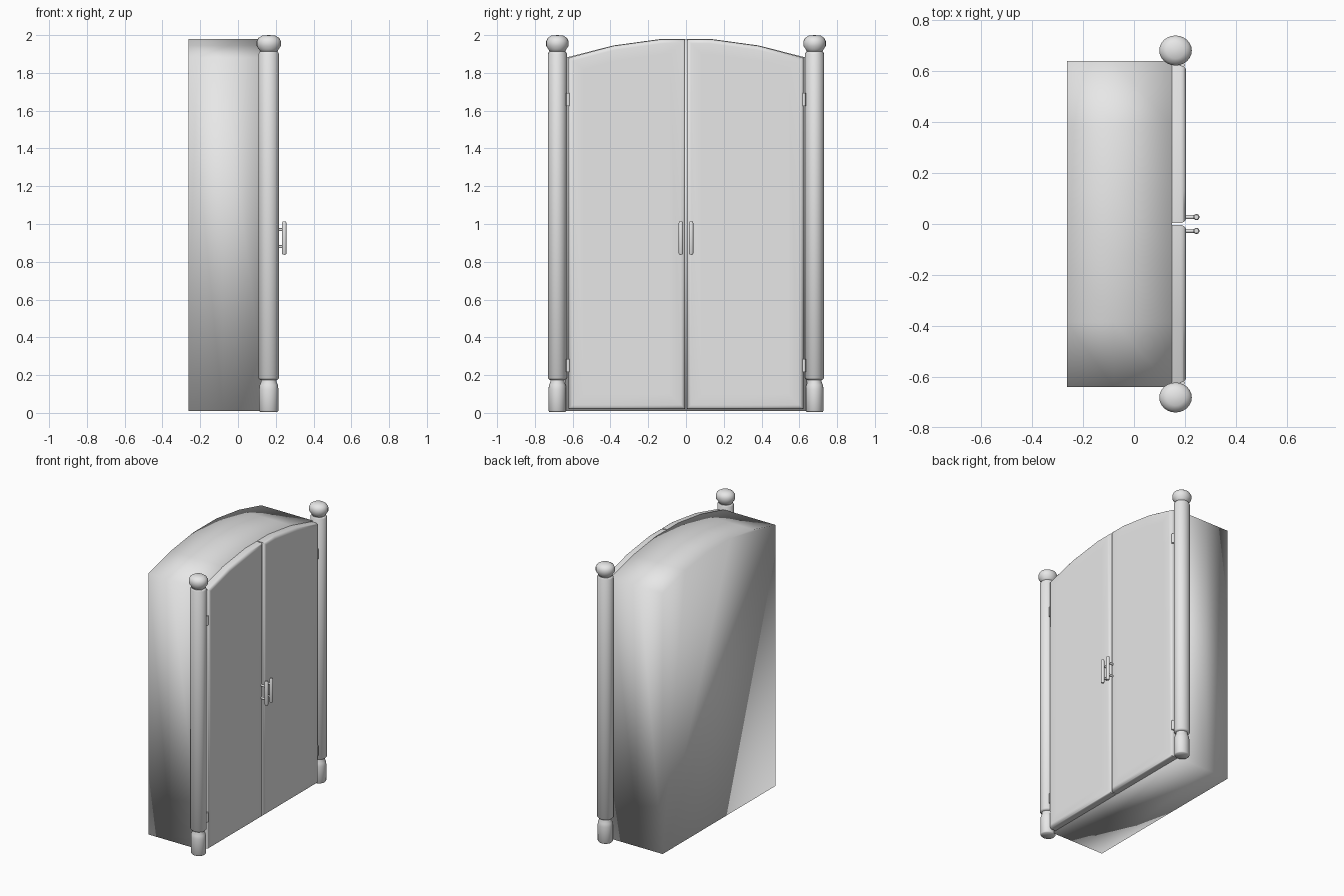
import bpy, bmesh, math
from mathutils import Vector

cube = bpy.data.objects.get("Cube")
if cube:
    bpy.data.objects.remove(cube)

# One plain grey for everything
grey = bpy.data.materials.new("plain grey")
grey.use_nodes = True
grey.diffuse_color = (0.8, 0.8, 0.8, 1)
grey.node_tree.nodes["Principled BSDF"].inputs["Base Color"].default_value = (0.8, 0.8, 0.8, 1)


def finish(name, bm, sharp=None):
    bmesh.ops.recalc_face_normals(bm, faces=bm.faces)
    for face in bm.faces:
        face.smooth = True
    if sharp:
        for edge in bm.edges:
            edge.smooth = edge.calc_face_angle(0) < math.radians(sharp)
    mesh = bpy.data.meshes.new(name)
    bm.to_mesh(mesh)
    bm.free()
    mesh.materials.append(grey)
    obj = bpy.data.objects.new(name, mesh)
    bpy.context.collection.objects.link(obj)
    return obj


def loft(outline, xs):
    """Prism of a (y, z) outline with a ring at every x."""
    bm = bmesh.new()
    rings = [[bm.verts.new((x, y, z)) for y, z in outline] for x in xs]
    n = len(outline)
    for a, b in zip(rings, rings[1:]):
        for i in range(n):
            j = (i + 1) % n
            bm.faces.new((a[i], a[j], b[j], b[i]))
    bm.faces.new(rings[0])
    bm.faces.new(rings[-1])
    return bm


def lathe(name, profile, center, flatten=1.0, steps=24):
    """Spin a (radius, z) profile about a vertical axis."""
    bm = bmesh.new()
    verts = [bm.verts.new((r, 0, z)) for r, z in profile]
    edges = [bm.edges.new(pair) for pair in zip(verts, verts[1:])]
    bmesh.ops.spin(bm, geom=verts + edges, cent=(0, 0, 0), axis=(0, 0, 1),
                   angle=math.tau, steps=steps, use_duplicate=False)
    bmesh.ops.remove_doubles(bm, verts=bm.verts, dist=0.0005)
    for v in bm.verts:
        v.co = Vector((v.co.x, v.co.y * flatten, v.co.z)) + Vector(center)
    return finish(name, bm, 60)


# Cabinet body with an arched top, softly shaded over its hard corners
arch = [(0.64, 1.88), (0.385, 1.945), (0.13, 1.98)]
outline = [(-0.64, 0.01), (0.64, 0.01)] + arch + [(-y, z) for y, z in reversed(arch)]
finish("cabinet_body", loft(outline, [-0.263, -0.08, 0.15]))

tube = [(0, 0.175), (0.046, 0.175), (0.055, 0.185), (0.055, 1.9), (0.048, 1.912), (0, 1.912)]
foot = [(0, 0.005), (0.046, 0.005), (0.051, 0.012), (0.051, 0.125), (0.048, 0.148),
        (0.04, 0.165), (0.04, 0.178), (0, 0.178)]
knob = [(0, 1.905), (0.045, 1.912), (0.052, 1.925), (0.064, 1.942), (0.064, 1.968),
        (0.055, 1.985), (0.035, 1.997), (0, 2.0)]

for side, word in ((1, "left"), (-1, "right")):
    # Door: arched half with rounded rim
    shape = [(0.004, 0.02), (0.622, 0.02), (0.622, 1.88), (0.385, 1.943), (0.13, 1.978), (0.004, 1.978)]
    bm = loft([(side * y, z) for y, z in shape], [0.15, 0.205])
    bmesh.ops.recalc_face_normals(bm, faces=bm.faces)
    rim = [e for e in bm.edges if all(v.co.x > 0.2 for v in e.verts)]
    bmesh.ops.bevel(bm, geom=rim, offset=0.022, segments=4, profile=0.5, affect='EDGES')
    front = [f for f in bm.faces if f.normal.x > 0.99 and len(f.verts) > 4]
    bmesh.ops.inset_region(bm, faces=front, thickness=0.06, use_even_offset=True)
    finish("door_" + word, bm, 50)

    # Corner post with foot and knob
    for part, profile in (("post", tube), ("post_foot", foot), ("post_knob", knob)):
        lathe(part + "_" + word, profile, (0.163, side * 0.681, 0), 0.92)

    # Hinges between door and post
    for z, level in ((0.25, "lower"), (1.66, "upper")):
        lathe("hinge_%s_%s" % (level, word),
              [(0, -0.034), (0.01, -0.034), (0.01, 0.034), (0, 0.034)],
              (0.19, side * 0.624, z), steps=12)

    # Handle bar and its two stems
    lathe("handle_bar_" + word,
          [(0, -0.088), (0.009, -0.087), (0.012, -0.08), (0.012, 0.08), (0.009, 0.087), (0, 0.088)],
          (0.245, side * 0.027, 0.925), steps=14)
    for z, level in ((0.88, "lower"), (0.97, "upper")):
        stem = lathe("handle_stem_%s_%s" % (level, word),
                     [(0, -0.024), (0.008, -0.024), (0.008, 0.024), (0, 0.024)],
                     (0, 0, 0), steps=12)
        stem.rotation_euler = (0, math.pi / 2, 0)
        stem.location = (0.222, side * 0.027, z)
